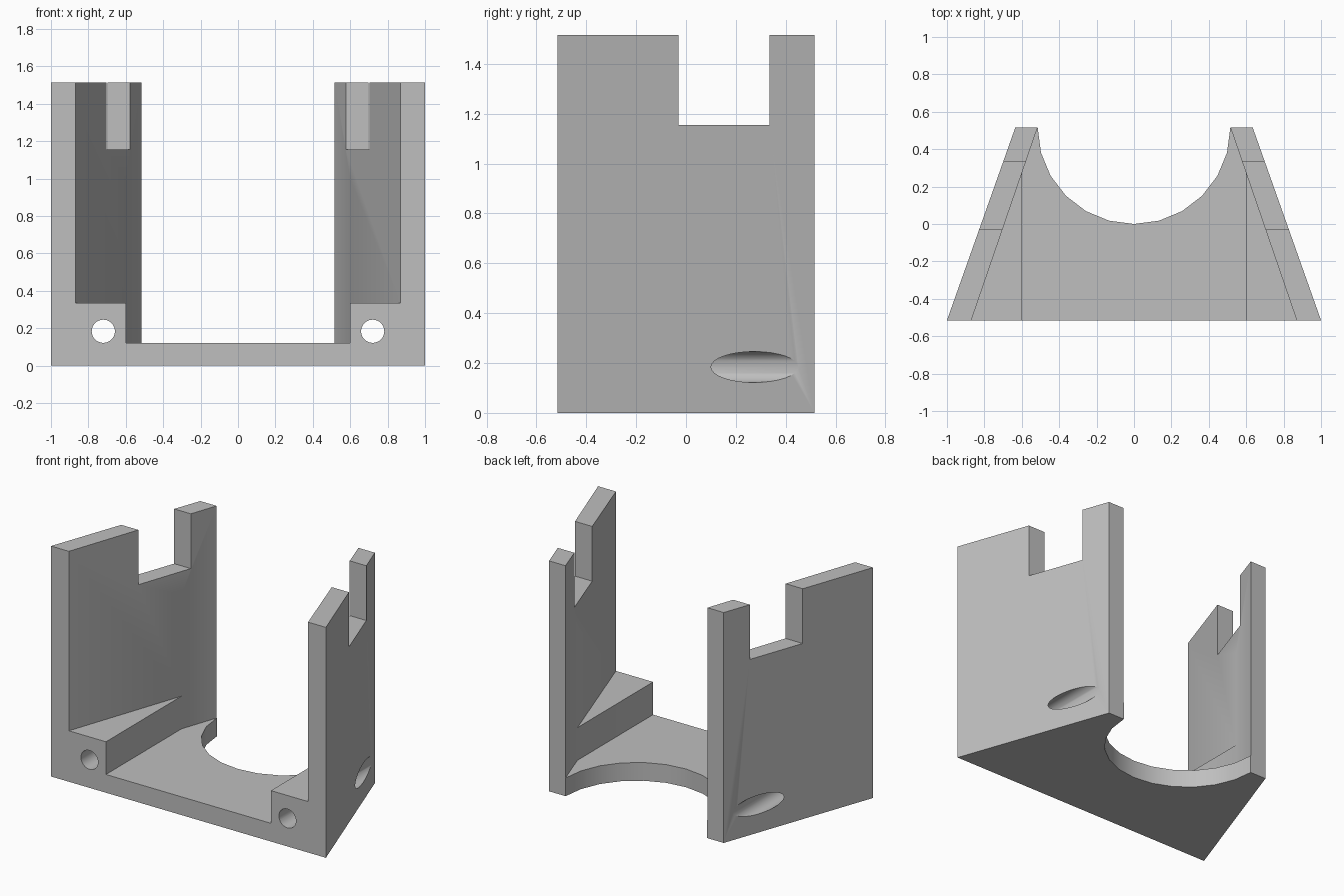
import bpy, bmesh, math

cube = bpy.data.objects.get("Cube")
if cube:
    bpy.data.objects.remove(cube, do_unlink=True)

HALF_Y, HEIGHT = 0.515, 1.515
FLOOR_TOP, SHOULDER_TOP = 0.12, 0.335
ARCH_R = 0.515

grey = bpy.data.materials.new("plain grey")
grey.use_nodes = True
colour = (0.52, 0.52, 0.52, 1)
grey.diffuse_color = colour
grey.node_tree.nodes["Principled BSDF"].inputs["Base Color"].default_value = colour


def prism(name, outline, z0, z1):
    """Closed upright prism from a plan outline."""
    bm = bmesh.new()
    face = bm.faces.new([bm.verts.new((x, y, z0)) for x, y in outline])
    top = bmesh.ops.extrude_face_region(bm, geom=[face])["geom"]
    verts = [v for v in top if isinstance(v, bmesh.types.BMVert)]
    bmesh.ops.translate(bm, verts=verts, vec=(0, 0, z1 - z0))
    bmesh.ops.recalc_face_normals(bm, faces=bm.faces[:])
    mesh = bpy.data.meshes.new(name)
    bm.to_mesh(mesh)
    bm.free()
    mesh.materials.append(grey)
    obj = bpy.data.objects.new(name, mesh)
    bpy.context.collection.objects.link(obj)
    return obj


def mirrored(half):
    """Complete a right-hand plan outline across x = 0."""
    return half + [(-x, y) for x, y in reversed(half)]


def cut(body, cutter):
    bpy.context.view_layer.objects.active = body
    mod = body.modifiers.new("cut", "BOOLEAN")
    mod.operation, mod.solver, mod.object = "DIFFERENCE", "EXACT", cutter
    bpy.ops.object.modifier_apply(modifier=mod.name)
    bpy.data.objects.remove(cutter, do_unlink=True)


# Tapered body with a half-round arch in the back
arch = [(ARCH_R * math.cos(a), HALF_Y - ARCH_R * math.sin(a))
        for a in (math.radians(15 * i) for i in range(13))]
outline = [(-1, -HALF_Y), (1, -HALF_Y), (0.635, HALF_Y)] + arch + [(-0.635, HALF_Y)]
body = prism("bracket_body", outline, 0, HEIGHT)

# Space between the slanted walls, then the lower floor between the shoulders
slope = (0.516 - 0.87) / (2 * HALF_Y)


def wall_x(y):
    return 0.87 + slope * (y + HALF_Y)


meet_y = (0.6 - 0.87) / slope - HALF_Y
cut(body, prism("upper_cavity", mirrored([(wall_x(y), y) for y in (-0.7, 0.7)]),
                SHOULDER_TOP, 2))
cut(body, prism("lower_cavity",
                mirrored([(0.6, -0.7), (0.6, meet_y), (wall_x(0.7), 0.7)]),
                FLOOR_TOP, 1))

# Notches across the top of both walls
cut(body, prism("notch", mirrored([(1.2, -0.03), (1.2, 0.335)]), 1.155, 2))

# Screw holes running front to back through the shoulders
for side in (-1, 1):
    bpy.ops.mesh.primitive_cylinder_add(
        vertices=32, radius=0.062, depth=2,
        location=(side * 0.72, 0, 0.184), rotation=(math.pi / 2, 0, 0))
    hole = bpy.context.object
    hole.data.materials.append(grey)
    cut(body, hole)

bpy.ops.object.select_all(action="DESELECT")
body.select_set(True)
bpy.context.view_layer.objects.active = body
bpy.ops.object.shade_smooth_by_angle(angle=math.radians(30))
